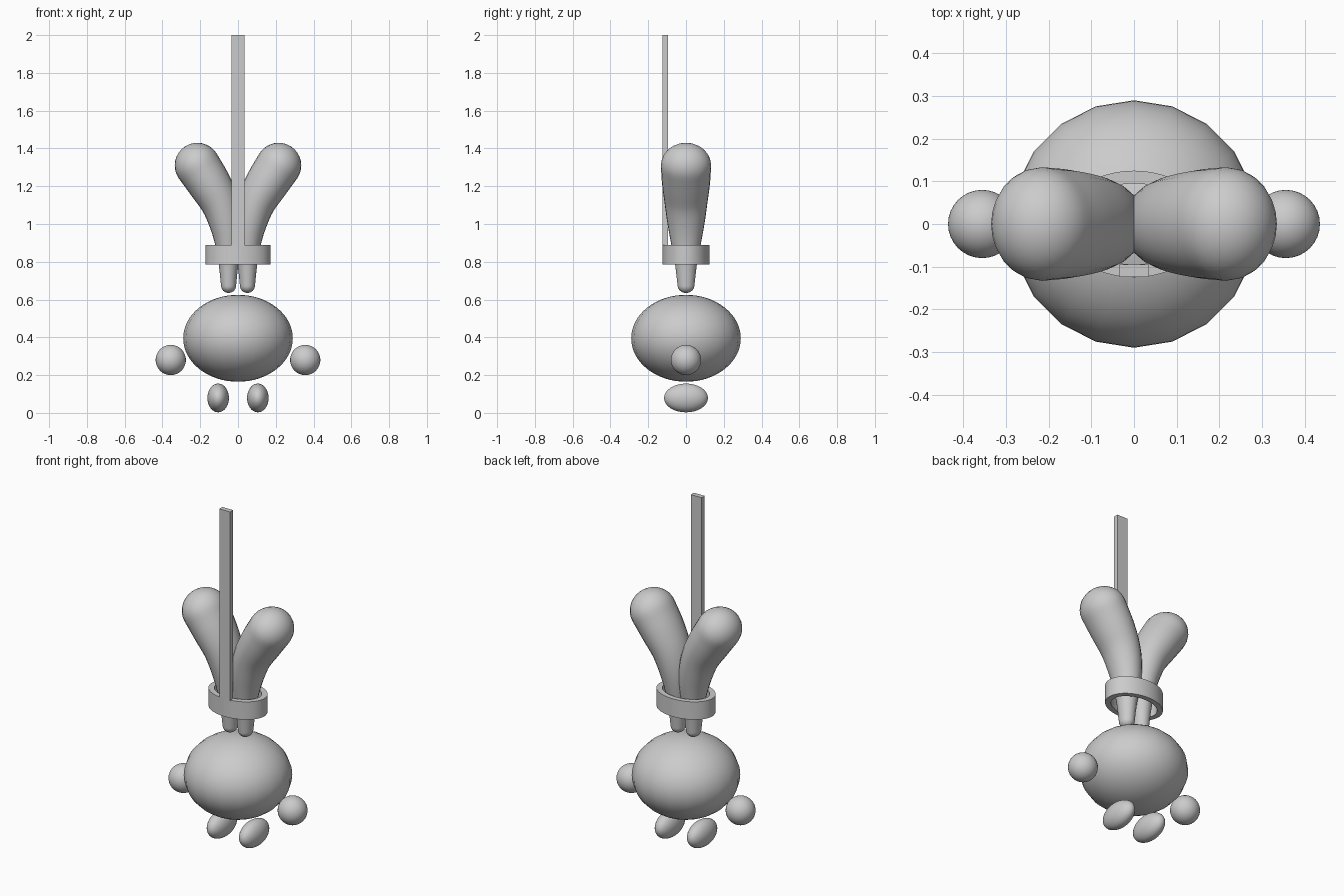
import bpy, bmesh, math
from mathutils import Vector

if "Cube" in bpy.data.objects:
    bpy.data.objects.remove(bpy.data.objects["Cube"])


def finish(name, bm, angle=40):
    bmesh.ops.recalc_face_normals(bm, faces=bm.faces)
    me = bpy.data.meshes.new(name)
    bm.to_mesh(me)
    bm.free()
    ob = bpy.data.objects.new(name, me)
    bpy.context.collection.objects.link(ob)
    bpy.ops.object.select_all(action='DESELECT')
    ob.select_set(True)
    bpy.context.view_layer.objects.active = ob
    bpy.ops.object.shade_smooth_by_angle(angle=math.radians(angle))
    return ob


def ellipsoid(name, centre, radii, segs=32, rings=24):
    bm = bmesh.new()
    bmesh.ops.create_uvsphere(bm, u_segments=segs, v_segments=rings, radius=1)
    bmesh.ops.scale(bm, vec=radii, verts=bm.verts)
    bmesh.ops.translate(bm, vec=centre, verts=bm.verts)
    return finish(name, bm)


def skin(bm, loops, closed=False):
    n = len(loops[0])
    pairs = list(zip(loops, loops[1:] + (loops[:1] if closed else [])))[:len(loops) - (not closed)]
    for a, b in pairs:
        for i in range(n):
            j = (i + 1) % n
            bm.faces.new((a[i], a[j], b[j], b[i]))


def catmull(a, b, c, d, t):
    return 0.5 * (2 * b + (c - a) * t + (2 * a - 5 * b + 4 * c - d) * t * t
                  + (3 * b - a - 3 * c + d) * t ** 3)


# Ear path: (x, z, radius)
EAR = [Vector(p) for p in ((0.05, 0.675, 0.04), (0.05, 0.785, 0.052), (0.05, 0.89, 0.07),
                           (0.063, 1.0, 0.088), (0.095, 1.11, 0.102),
                           (0.15, 1.21, 0.114), (0.215, 1.31, 0.12))]


def ear(name, side):
    pts = [2 * EAR[0] - EAR[1]] + EAR + [2 * EAR[-1] - EAR[-2]]
    path = [catmull(*pts[k:k + 4], t / 5) for k in range(len(EAR) - 1) for t in range(5)] + [EAR[-1]]
    dirs = []
    for i in range(len(path)):
        d = path[min(i + 1, len(path) - 1)] - path[max(i - 1, 0)]
        dirs.append(Vector((d.x, d.y)).normalized())
    rows = [(p.x, p.y, p.z, d) for p, d in zip(path, dirs)]

    # rounded ends
    def cap(p, d, sign):
        out = []
        for k in range(1, 8):
            a = k / 8 * math.pi / 2
            s = sign * p.z * math.sin(a)
            out.append((p.x + d.x * s, p.y + d.y * s, p.z * math.cos(a), d))
        return out
    rows = cap(path[0], dirs[0], -1)[::-1] + rows + cap(path[-1], dirs[-1], 1)

    bm = bmesh.new()
    loops = []
    for x, z, r, d in rows:
        loop = []
        for i in range(24):
            a = 2 * math.pi * i / 24
            u, v = r * math.cos(a), 1.11 * r * math.sin(a)
            loop.append(bm.verts.new((side * (x + d.y * u), side * v, z - d.x * u)))
        loops.append(loop)
    skin(bm, loops)
    for end, p, d, s in ((loops[0], path[0], dirs[0], -1), (loops[-1], path[-1], dirs[-1], 1)):
        tip = bm.verts.new((side * (p.x + s * d.x * p.z), 0, p.y + s * d.y * p.z))
        for i in range(24):
            bm.faces.new((end[i], end[(i + 1) % 24], tip))
    return finish(name, bm, 60)


# Body, hands, feet and ears
ellipsoid("body", (0, 0, 0.395), (0.29, 0.29, 0.23), 20, 32)
for label, s in (("right", 1), ("left", -1)):
    ellipsoid(label + "_hand", (s * 0.356, 0, 0.28), (0.08, 0.08, 0.08))
    ellipsoid(label + "_foot", (s * 0.105, 0, 0.079), (0.057, 0.116, 0.076))
    ear(label + "_ear", s)

# Oval collar around the ears
bm = bmesh.new()
loops = []
for rx, ry, z in ((0.172, 0.125, 0.785), (0.172, 0.125, 0.89),
                  (0.14, 0.095, 0.89), (0.14, 0.095, 0.785)):
    loops.append([bm.verts.new((rx * math.cos(a), ry * math.sin(a), z))
                  for a in (2 * math.pi * i / 48 for i in range(48))])
skin(bm, loops, closed=True)
finish("ear_collar", bm)

# Tall hanging strap rising from the front of the collar
bm = bmesh.new()
bmesh.ops.create_cube(bm, size=1)
bmesh.ops.scale(bm, vec=(0.07, 0.029, 1.115), verts=bm.verts)
bmesh.ops.translate(bm, vec=(0, -0.11, 2 - 1.115 / 2), verts=bm.verts)
finish("hanging_strap", bm)
